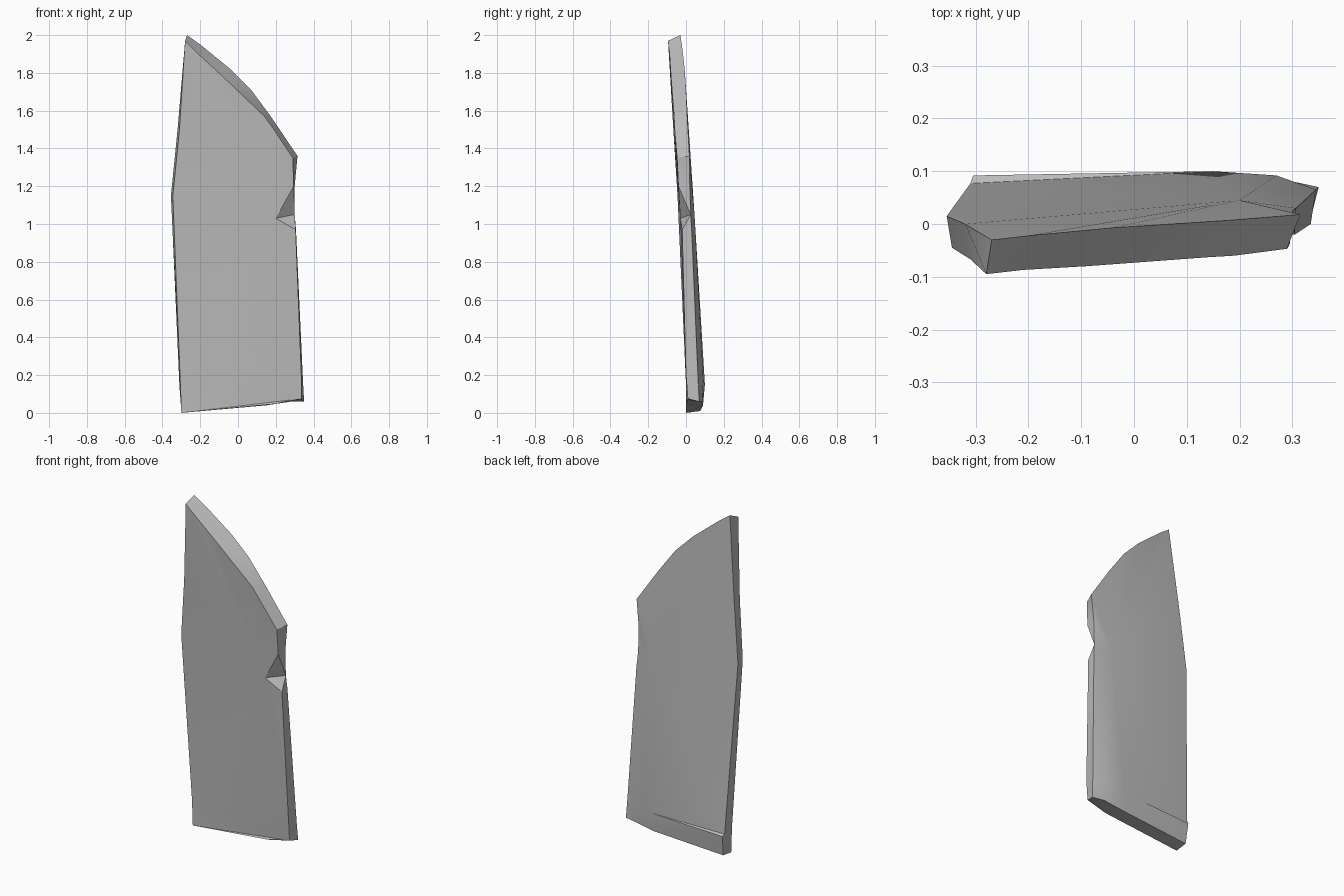
import bpy
import bmesh
from math import radians

default = bpy.data.objects.get("Cube")
if default:
    bpy.data.objects.remove(default, do_unlink=True)

# Plain grey stone
stone = bpy.data.materials.new("stone_grey")
stone.use_nodes = True
colour = (0.5, 0.5, 0.5, 1)
stone.diffuse_color = colour
stone.node_tree.nodes["Principled BSDF"].inputs["Base Color"].default_value = colour

# Outline pairs (front point, back point), clockwise from the top left corner
outline = [
    ((-.28, -.095, 1.97), (-.27, -.03, 2)),
    ((-.21, -.087, 1.9), (-.2, -.022, 1.95)),
    ((-.09, -.08, 1.79), (-.04, -.007, 1.82)),
    ((.14, -.063, 1.57), (.07, 0, 1.71)),
    ((.19, -.06, 1.5), (.18, .007, 1.56)),
    ((.29, -.047, 1.35), (.315, .018, 1.36)),
    ((.295, -.04, 1.2), (.3, .02, 1.2)),
    ((.2, -.03, 1.03), (.3, .025, 1.05)),
    ((.305, -.02, .97), (.307, .03, .97)),
    ((.335, 0, .2), (.345, .065, .15)),
    ((.335, .01, .075), (.35, .07, .06)),
    ((.29, .005, .07), (.28, .085, .06)),
    ((.2, 0, .048), (.15, .09, .04)),
    ((-.3, 0, 0), (-.3, .075, .01)),
    ((-.305, 0, .15), (-.31, .077, .14)),
    ((-.345, -.045, 1.15), (-.355, .015, 1.15)),
    ((-.31, -.067, 1.5), (-.32, 0, 1.5)),
]
NOTCH, SIDE_RIGHT, CORNER_RIGHT, CHIP, DIP, CORNER_LEFT, SIDE_LEFT = 7, 9, 10, 11, 12, 13, 14

bm = bmesh.new()
front = [bm.verts.new(f) for f, b in outline]
back = [bm.verts.new(b) for f, b in outline]
count = len(outline)


def face(*verts):
    bm.faces.new(verts)


def fan(centre, ring):
    for a, b in zip(ring, ring[1:]):
        if centre not in (a, b):
            face(centre, a, b)


# Broken edge all round, including the chip in the right side
for i in range(count):
    j = (i + 1) % count
    if i == CORNER_LEFT:
        # Left foot, reaching out to the ledge on the back
        ledge = bm.verts.new((-.305, .092, .13))
        face(back[i], back[j], ledge)
    face(front[i], front[j], back[j], back[i])

# Front, with creases running out from the chip
upper_front = front[SIDE_LEFT:] + front[:SIDE_RIGHT + 1]
fan(front[NOTCH], upper_front + [front[SIDE_LEFT]])
face(*front[SIDE_RIGHT:SIDE_LEFT + 1])

# Back, with creases running out from a low peak
peak = bm.verts.new((.2, .045, 1.05))
knee = bm.verts.new((.27, .092, .17))
middle = bm.verts.new((.15, .1, .15))
upper_back = back[SIDE_LEFT:] + back[:SIDE_RIGHT + 1]
fan(peak, upper_back + [knee, middle, back[SIDE_LEFT]])

# Foot of the back, with its thin ledge
face(knee, back[SIDE_RIGHT], back[CORNER_RIGHT], back[CHIP])
face(knee, back[CHIP], back[DIP], middle)
face(middle, back[DIP], back[CORNER_LEFT], ledge)
face(middle, ledge, back[SIDE_LEFT])

bmesh.ops.triangulate(bm, faces=bm.faces[:])
bmesh.ops.recalc_face_normals(bm, faces=bm.faces[:])
mesh = bpy.data.meshes.new("stone_slab")
bm.to_mesh(mesh)
bm.free()
mesh.materials.append(stone)

slab = bpy.data.objects.new("stone_slab", mesh)
bpy.context.collection.objects.link(slab)
bpy.context.view_layer.objects.active = slab
slab.select_set(True)
bpy.ops.object.shade_smooth_by_angle(angle=radians(30))
